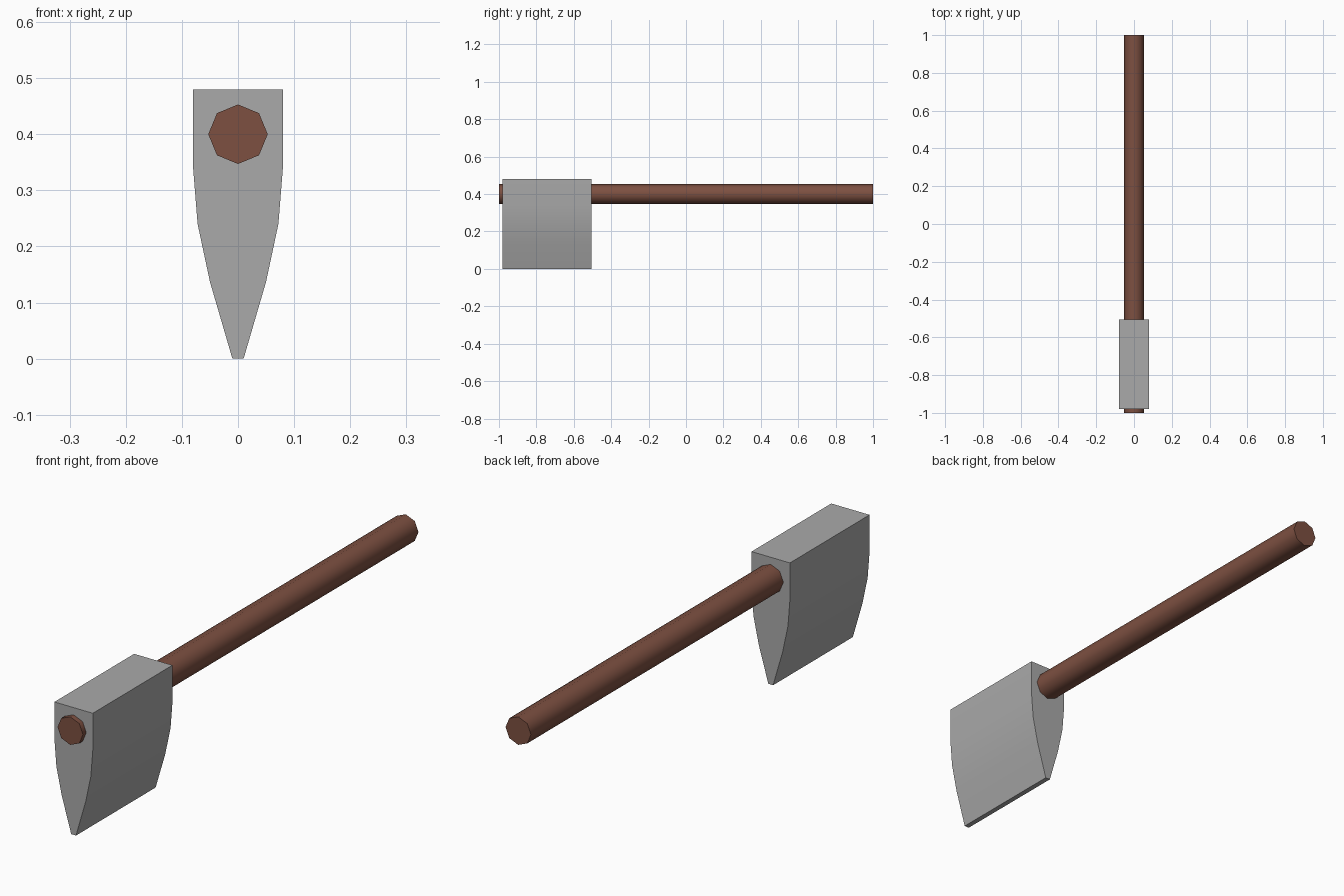
import bpy, bmesh, math

if "Cube" in bpy.data.objects:
    bpy.data.objects.remove(bpy.data.objects["Cube"])

def material(name, rgb):
    m = bpy.data.materials.new(name)
    m.diffuse_color = (*rgb, 1)
    m.use_nodes = True
    m.node_tree.nodes["Principled BSDF"].inputs["Base Color"].default_value = m.diffuse_color
    return m

def prism(name, profile, y0, y1, mat):
    """Extrude an XZ profile along Y, smooth sides with sharp ends."""
    bm = bmesh.new()
    face = bm.faces.new([bm.verts.new((x, y0, z)) for x, z in profile])
    ext = bmesh.ops.extrude_face_region(bm, geom=[face], use_keep_orig=True)
    verts = [g for g in ext["geom"] if isinstance(g, bmesh.types.BMVert)]
    bmesh.ops.translate(bm, verts=verts, vec=(0, y1 - y0, 0))
    bmesh.ops.recalc_face_normals(bm, faces=bm.faces)
    mesh = bpy.data.meshes.new(name)
    bm.to_mesh(mesh)
    bm.free()
    mesh.materials.append(mat)
    obj = bpy.data.objects.new(name, mesh)
    bpy.context.collection.objects.link(obj)
    bpy.ops.object.select_all(action='DESELECT')
    obj.select_set(True)
    bpy.context.view_layer.objects.active = obj
    bpy.ops.object.shade_smooth_by_angle(angle=math.radians(50))
    return obj

steel = material("grey_steel", (0.40, 0.40, 0.40))
wood = material("brown_wood", (0.205, 0.08, 0.053))

# Octagonal handle with a corner at the top
handle = [(0.053 * math.sin(i * math.pi / 4), 0.4 + 0.053 * math.cos(i * math.pi / 4))
          for i in range(8)]
prism("handle", handle, -1.0, 1.0, wood)

# Wedge-shaped head, curved towards a blunt cutting edge
half = [(0.08, 0.48), (0.08, 0.34), (0.072, 0.24), (0.05, 0.137), (0.01, 0.0)]
head = half + [(-x, z) for x, z in reversed(half)]
prism("axe_head", head, -0.98, -0.505, steel)
